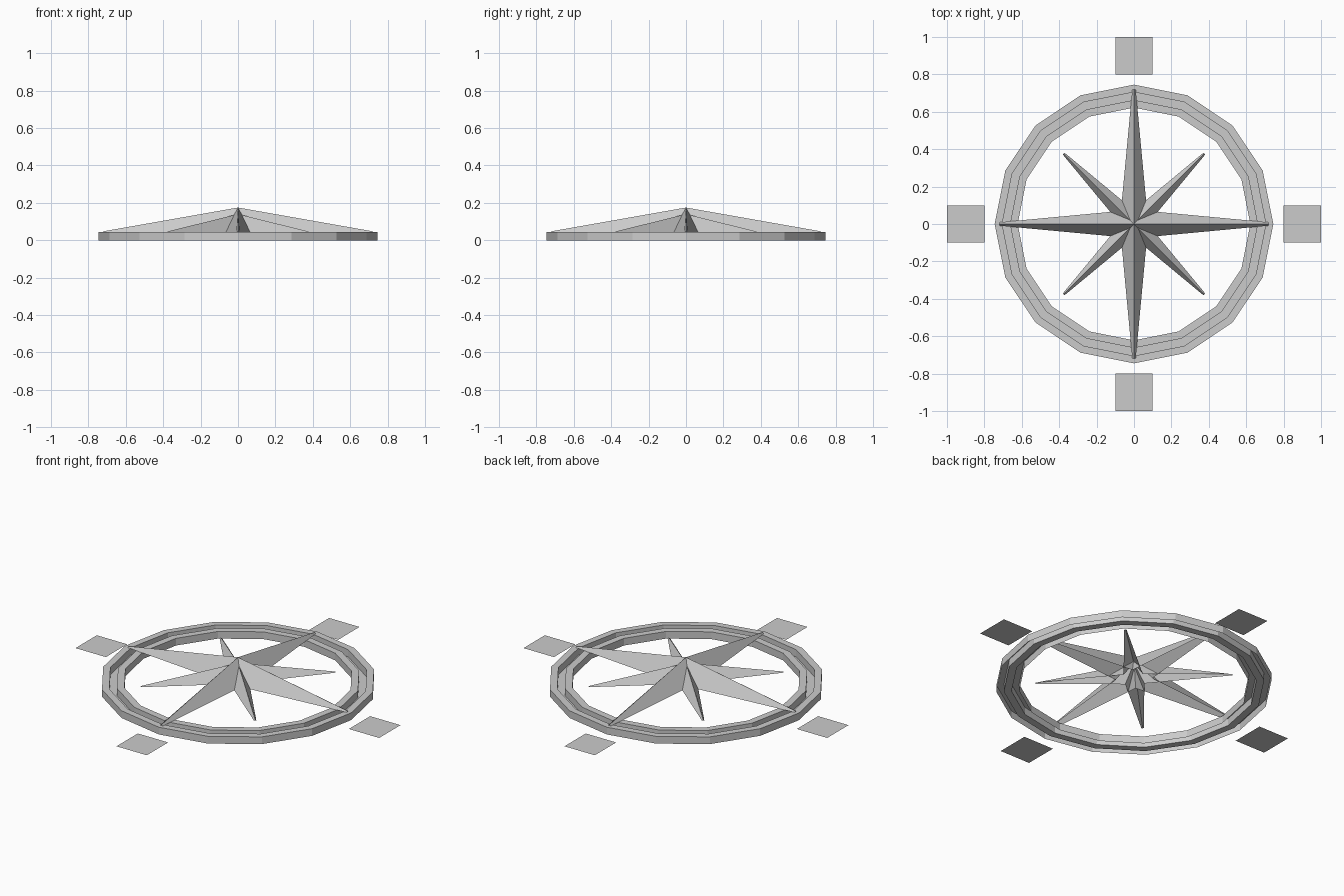
import bpy, bmesh, math
from mathutils import Matrix, Vector

if "Cube" in bpy.data.objects:
    bpy.data.objects.remove(bpy.data.objects["Cube"])


def finish(name, bm):
    bmesh.ops.remove_doubles(bm, verts=bm.verts, dist=1e-5)
    bmesh.ops.recalc_face_normals(bm, faces=bm.faces)
    mesh = bpy.data.meshes.new(name)
    bm.to_mesh(mesh)
    bm.free()
    obj = bpy.data.objects.new(name, mesh)
    bpy.context.collection.objects.link(obj)
    return obj


TOP = 0.043       # height of the ring and of the star's base

# Grooved ring: a stepped profile, open underneath, spun in 16 steps
bm = bmesh.new()
profile = [(0.745, 0), (0.745, TOP), (0.705, TOP), (0.705, 0),
           (0.663, 0), (0.663, TOP), (0.622, TOP), (0.622, 0)]
verts = [bm.verts.new((r, 0, z)) for r, z in profile]
edges = [bm.edges.new(pair) for pair in zip(verts, verts[1:])]
bmesh.ops.spin(bm, geom=verts + edges, cent=(0, 0, 0), axis=(0, 0, 1),
               angle=math.tau, steps=16)
finish("compass_ring", bm)


# Four-pointed star: ridged points with blunt tips, open underneath
def star(name, scale, turn):
    bm = bmesh.new()
    for i in range(4):
        rot = Matrix.Rotation(turn + i * math.pi / 2, 3, 'Z')

        def vert(x, y, z):
            return bm.verts.new(rot @ (Vector((x, y, z)) * scale) + Vector((0, 0, TOP)))

        apex = vert(0, 0, 0.132)
        ridge = vert(0.72, 0, 0.005)
        tips = []
        for side in (1, -1):
            valley = vert(0.07, 0.07 * side, 0)
            tip = vert(0.72, 0.009 * side, 0)
            bm.faces.new((apex, valley, tip, ridge))
            tips.append(tip)
        bm.faces.new((ridge, *tips))
    finish(name, bm)


star("main_star", 1.0, 0)
star("diagonal_star", 0.74, math.pi / 4)

# Flat square markers at the four main directions
for i, side in enumerate(("east", "north", "west", "south")):
    a = i * math.pi / 2
    bm = bmesh.new()
    bmesh.ops.create_grid(bm, x_segments=1, y_segments=1, size=0.1)
    bmesh.ops.translate(bm, verts=bm.verts, vec=(0.9 * math.cos(a), 0.9 * math.sin(a), 0))
    finish(side + "_marker", bm)
